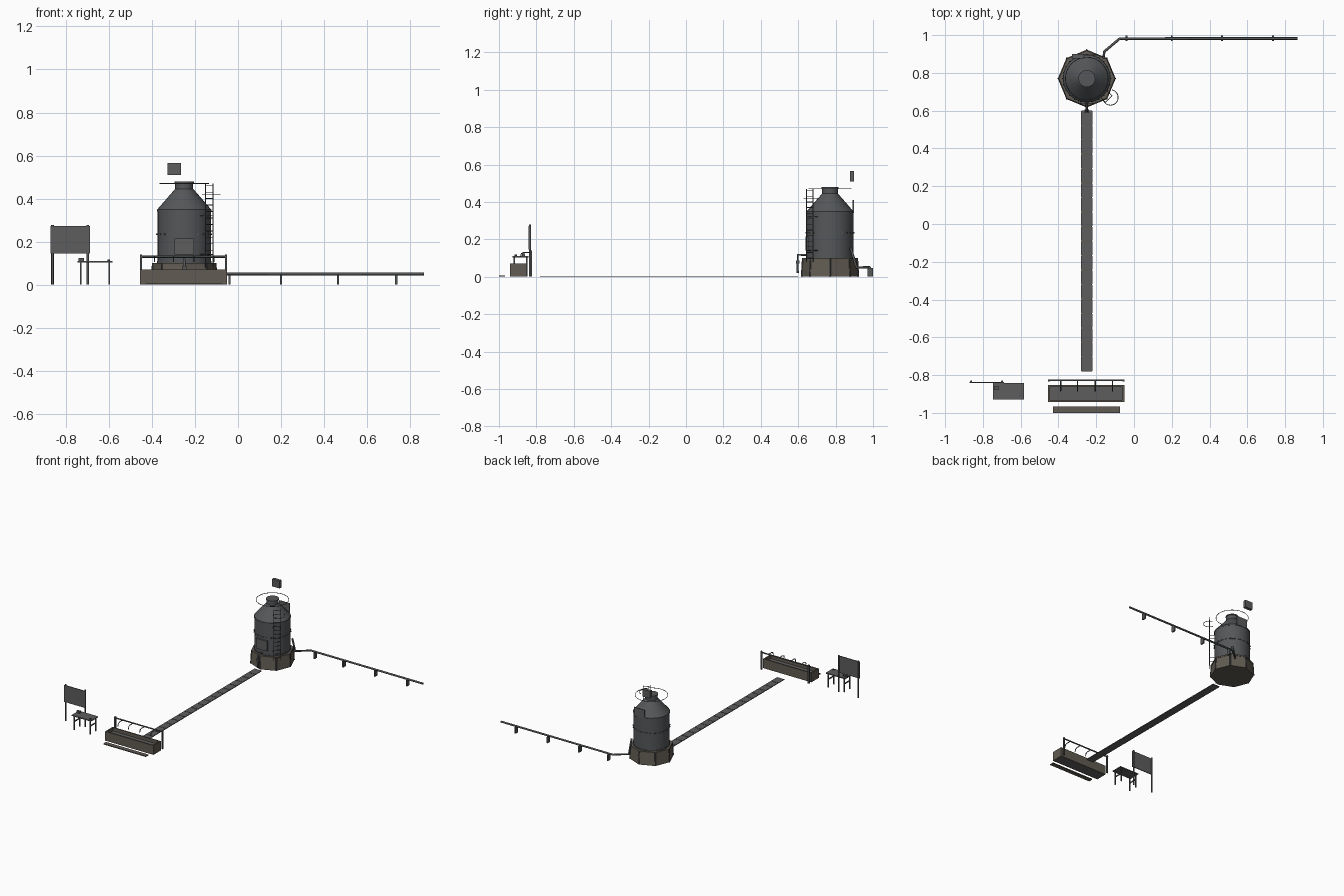
import bpy, bmesh, math
from mathutils import Vector

if "Cube" in bpy.data.objects:
    bpy.data.objects.remove(bpy.data.objects["Cube"])


def material(name, rgb):
    m = bpy.data.materials.new(name)
    m.diffuse_color = (*rgb, 1)
    m.use_nodes = True
    m.node_tree.nodes["Principled BSDF"].inputs["Base Color"].default_value = m.diffuse_color
    return m


STEEL = material("dark_steel", (0.09, 0.095, 0.10))
STONE = material("brown_stone", (0.12, 0.105, 0.085))
PLATE = material("grey_plate", (0.11, 0.11, 0.11))


def finish(name, bm, mat, smooth=False):
    bmesh.ops.recalc_face_normals(bm, faces=bm.faces)
    me = bpy.data.meshes.new(name)
    bm.to_mesh(me)
    bm.free()
    ob = bpy.data.objects.new(name, me)
    bpy.context.collection.objects.link(ob)
    me.materials.append(mat)
    if smooth:
        bpy.context.view_layer.objects.active = ob
        ob.select_set(True)
        bpy.ops.object.shade_smooth_by_angle(angle=math.radians(30))
        ob.select_set(False)
    return ob


def boxes(name, ranges, mat=STEEL):
    """One object from several (x0, x1, y0, y1, z0, z1) boxes."""
    bm = bmesh.new()
    for x0, x1, y0, y1, z0, z1 in ranges:
        vs = bmesh.ops.create_cube(bm, size=1)["verts"]
        for v in vs:
            v.co = ((x0 + x1) / 2 + v.co.x * (x1 - x0),
                    (y0 + y1) / 2 + v.co.y * (y1 - y0),
                    (z0 + z1) / 2 + v.co.z * (z1 - z0))
    return finish(name, bm, mat)


def lathe(name, profile, centre, sides, mat=STEEL, smooth=True):
    """Spin (radius, z) points around a vertical axis and cap the ends."""
    bm = bmesh.new()
    rings = []
    for r, z in profile:
        rings.append([bm.verts.new((centre[0] + r * math.cos(2 * math.pi * i / sides),
                                    centre[1] + r * math.sin(2 * math.pi * i / sides), z))
                      for i in range(sides)])
    for a, b in zip(rings, rings[1:]):
        for i in range(sides):
            j = (i + 1) % sides
            bm.faces.new((a[i], a[j], b[j], b[i]))
    bm.faces.new(rings[0])
    bm.faces.new(rings[-1])
    return finish(name, bm, mat, smooth)


def pipes(name, paths, radius, mat=STEEL, closed=False, res=2):
    """Round bars following lists of points."""
    cu = bpy.data.curves.new(name, "CURVE")
    cu.dimensions = "3D"
    cu.bevel_depth = radius
    cu.bevel_resolution = res
    cu.use_fill_caps = True
    for pts in paths:
        sp = cu.splines.new("POLY")
        sp.points.add(len(pts) - 1)
        for p, co in zip(sp.points, pts):
            p.co = (*co, 1)
        sp.use_cyclic_u = closed
    ob = bpy.data.objects.new(name, cu)
    bpy.context.collection.objects.link(ob)
    cu.materials.append(mat)
    return ob


def arc(cx, cy, z, r, a0, a1, n):
    return [(cx + r * math.cos(math.radians(a0 + (a1 - a0) * i / n)),
             cy + r * math.sin(math.radians(a0 + (a1 - a0) * i / n)), z) for i in range(n + 1)]


TX, TY = -0.25, 0.77

# Octagonal stone base with corner posts
lathe("tank_base", [(0.153, 0), (0.145, 0.09), (0.148, 0.09), (0.148, 0.1)], (TX, TY), 8, STONE, False)
corners = []
for i in range(8):
    a = math.pi / 4 * i
    c, s = math.cos(a), math.sin(a)
    corners.append([(TX + 0.152 * c, TY + 0.152 * s, 0), (TX + 0.146 * c, TY + 0.146 * s, 0.1)])
pipes("base_corner_posts", corners, 0.004, STEEL, res=0)

# Tank body, cone roof and neck
lathe("tank_body", [(0.125, 0.095), (0.125, 0.35), (0.042, 0.445), (0.042, 0.472),
                    (0.045, 0.472), (0.045, 0.48)], (TX, TY), 24)
for i, z in enumerate((0.105, 0.235, 0.345)):
    lathe(f"tank_hoop_{i + 1}", [(0.127, z - 0.004), (0.127, z + 0.004)], (TX, TY), 24)

# Rivets round the middle hoop
bm = bmesh.new()
for x, y, z in arc(TX, TY, 0.235, 0.127, 0, 345, 23):
    for v in bmesh.ops.create_cube(bm, size=0.006)["verts"]:
        v.co += Vector((x, y, z))
finish("tank_rivets", bm, STEEL)

# Thin guard ring round the neck
pipes("roof_guard_ring", [arc(TX, TY, 0.47, 0.113, 0, 350, 35)], 0.002, closed=True, res=1)

# Ladder on the front right with a single safety hoop
A, B = (-0.151, 0.645), (-0.117, 0.679)
pipes("ladder_rails", [[(*p, 0.08), (*p, 0.47)] for p in (A, B)], 0.0025, res=1)
pipes("ladder_rungs", [[(*A, 0.1 + 0.03 * i), (*B, 0.1 + 0.03 * i)] for i in range(13)], 0.002, res=1)
pipes("ladder_brackets", [[(*p, z), (p[0] - 0.025, p[1] + 0.025, z)]
                          for p in (A, B) for z in (0.14, 0.32)], 0.002, res=1)
pipes("ladder_hoop", [arc(-0.125, 0.67, 0.42, 0.041, -170, 80, 18)], 0.002, res=1)

# Plates fixed to the tank and the separate marker box above
boxes("front_plate", [(-0.295, -0.205, 0.638, 0.652, 0.14, 0.215)], PLATE)
boxes("rear_plate", [(-0.278, -0.19, 0.891, 0.897, 0.34, 0.41)], PLATE)
boxes("upper_marker", [(-0.327, -0.264, 0.876, 0.899, 0.51, 0.566)], PLATE)

# Outlet pipe and valve at the front of the tank
pipes("outlet_pipe", [[(TX, 0.65, 0.117), (TX, 0.597, 0.117), (TX, 0.597, 0.02)]], 0.006)
boxes("outlet_valve", [(TX - 0.011, TX + 0.011, 0.588, 0.606, 0.07, 0.088)])

# Feed pipe and its supports
pipes("feed_pipe", [[(-0.16, 0.88, 0.155), (-0.158, 0.912, 0.05), (-0.075, 0.982, 0.05),
                     (0.865, 0.982, 0.05)]], 0.007)
boxes("feed_pipe_supports", [(x - 0.005, x + 0.005, 0.97, 0.999, 0, 0.046)
                             for x in (-0.04, 0.2, 0.465, 0.735)])

# Path of slabs from tank to trough, with narrow joints
step = 1.38 / 18
boxes("path_bed", [(-0.278, -0.222, -0.78, 0.6, 0, 0.003)], STONE)
boxes("path_slabs", [(-0.28, -0.22, -0.78 + step * i + 0.002, -0.78 + step * (i + 1) - 0.002, 0, 0.005)
                     for i in range(18)], PLATE)

# Trough with open top, and its step
X0, X1, Y0, Y1, W = -0.455, -0.05, -0.942, -0.852, 0.01
boxes("trough_walls", [(X0, X1, Y0, Y0 + W, 0, 0.07), (X0, X1, Y1 - W, Y1, 0, 0.07),
                       (X0, X0 + W, Y0 + W, Y1 - W, 0, 0.07), (X1 - W, X1, Y0 + W, Y1 - W, 0, 0.07)], STONE)
boxes("trough_fill", [(X0 + W, X1 - W, Y0 + W, Y1 - W, 0, 0.045)], PLATE)
boxes("trough_step", [(-0.43, -0.073, -1.0, -0.967, 0, 0.006)], STONE)

# Supply rail with end posts and four curved taps
pipes("supply_rail", [[(-0.455, -0.827, 0.13), (-0.05, -0.827, 0.13)]], 0.005)
boxes("rail_posts", [(x - 0.005, x + 0.005, -0.833, -0.823, 0, 0.14) for x in (-0.45, -0.055)])
pipes("taps", [[(x, -0.827, 0.13), (x, -0.865, 0.13), (x, -0.88, 0.124), (x, -0.885, 0.105)]
               for x in (-0.388, -0.3, -0.205, -0.113)], 0.003)

# Notice board on two posts
boxes("board_panel", [(-0.87, -0.688, -0.842, -0.836, 0.145, 0.272)], PLATE)
pipes("board_posts", [[(x, -0.834, 0), (x, -0.834, 0.278)] for x in (-0.862, -0.698)], 0.006)

# Small table with legs, braces and items on top
boxes("table_top", [(-0.746, -0.583, -0.928, -0.842, 0.104, 0.111)], PLATE)
legs = [(x, y) for x in (-0.731, -0.598) for y in (-0.918, -0.852)]
boxes("table_legs", [(x - 0.004, x + 0.004, y - 0.004, y + 0.004, 0, 0.105) for x, y in legs])
boxes("table_braces", [(x - 0.003, x + 0.003, -0.918, -0.852, 0.058, 0.066) for x in (-0.731, -0.598)])
boxes("table_box", [(-0.742, -0.715, -0.877, -0.86, 0.111, 0.125)])
lathe("table_knob", [(0.006, 0.111), (0.006, 0.118)], (-0.6, -0.91), 10)
